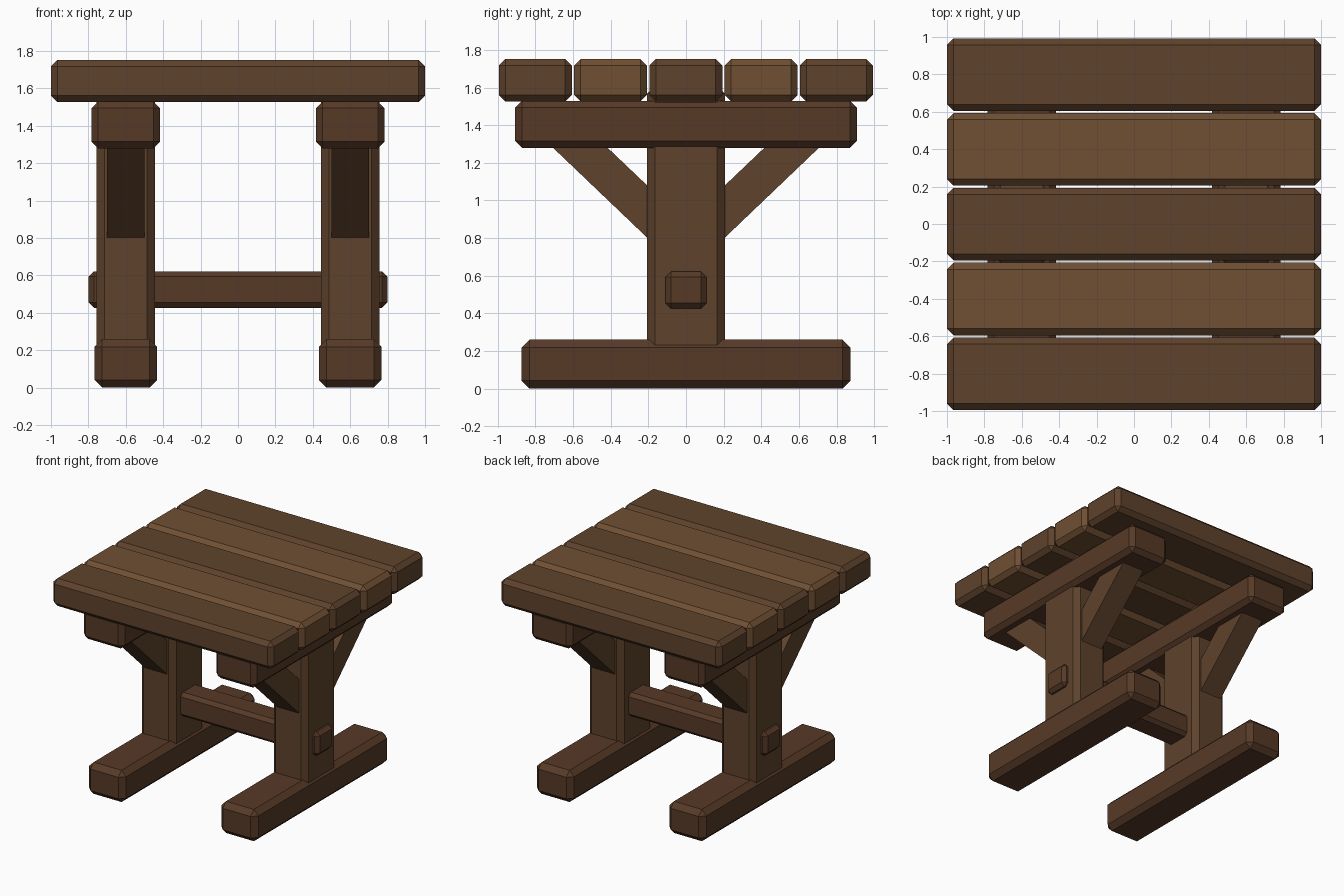
import bpy, bmesh

if "Cube" in bpy.data.objects:
    bpy.data.objects.remove(bpy.data.objects["Cube"])


def material(name, rgb):
    m = bpy.data.materials.new(name)
    m.diffuse_color = (*rgb, 1)
    m.use_nodes = True
    m.node_tree.nodes["Principled BSDF"].inputs["Base Color"].default_value = m.diffuse_color
    return m


wood = material("wood", (0.113, 0.055, 0.025))
light_wood = material("light_wood", (0.16, 0.078, 0.033))
dark_wood = material("dark_wood", (0.095, 0.042, 0.02))


def finish(name, bm, mat):
    bmesh.ops.recalc_face_normals(bm, faces=bm.faces)
    me = bpy.data.meshes.new(name)
    bm.to_mesh(me)
    bm.free()
    me.materials.append(mat)
    ob = bpy.data.objects.new(name, me)
    bpy.context.collection.objects.link(ob)
    return ob


def beam(name, lo, hi, chamfer, mat):
    """Box between two corners with one-segment chamfered edges."""
    bm = bmesh.new()
    bmesh.ops.create_cube(bm, size=1)
    for v in bm.verts:
        v.co = [(a + b) / 2 + c * (b - a) for a, b, c in zip(lo, hi, v.co)]
    bmesh.ops.bevel(bm, geom=bm.edges[:], offset=chamfer, segments=1,
                    affect='EDGES', profile=0.5)
    return finish(name, bm, mat)


def brace(name, x, side):
    """Diagonal strut: parallelogram in y-z, extruded along x."""
    profile = [(0.18, 0.777), (0.78, 1.35), (0.49, 1.35), (0.18, 1.055)]
    bm = bmesh.new()
    f = bm.faces.new([bm.verts.new((x - 0.1, side * y, z)) for y, z in profile])
    r = bmesh.ops.extrude_face_region(bm, geom=[f])
    verts = [g for g in r["geom"] if isinstance(g, bmesh.types.BMVert)]
    bmesh.ops.translate(bm, verts=verts, vec=(0.2, 0, 0))
    return finish(name, bm, wood)


# Table top planks, alternating tone
for i in range(5):
    y = (i - 2) * 0.4 - 0.001
    beam(f"top_plank_{i + 1}", (-1, y - 0.194, 1.526), (1, y + 0.194, 1.752),
         0.035, light_wood if i % 2 else wood)

# Two trestle ends
for label, x in (("left", -0.6), ("right", 0.6)):
    beam(f"{label}_foot", (x - 0.168, -0.873, 0), (x + 0.168, 0.873, 0.26), 0.042, dark_wood)
    beam(f"{label}_post", (x - 0.156, -0.207, 0.19), (x + 0.156, 0.207, 1.61), 0.042, wood)
    beam(f"{label}_cross_beam", (x - 0.184, -0.908, 1.28), (x + 0.184, 0.908, 1.53), 0.036, dark_wood)
    brace(f"{label}_front_brace", x, -1)
    brace(f"{label}_back_brace", x, 1)

# Long stretcher through both posts
beam("stretcher", (-0.798, -0.108, 0.426), (0.798, 0.108, 0.622), 0.028, dark_wood)
